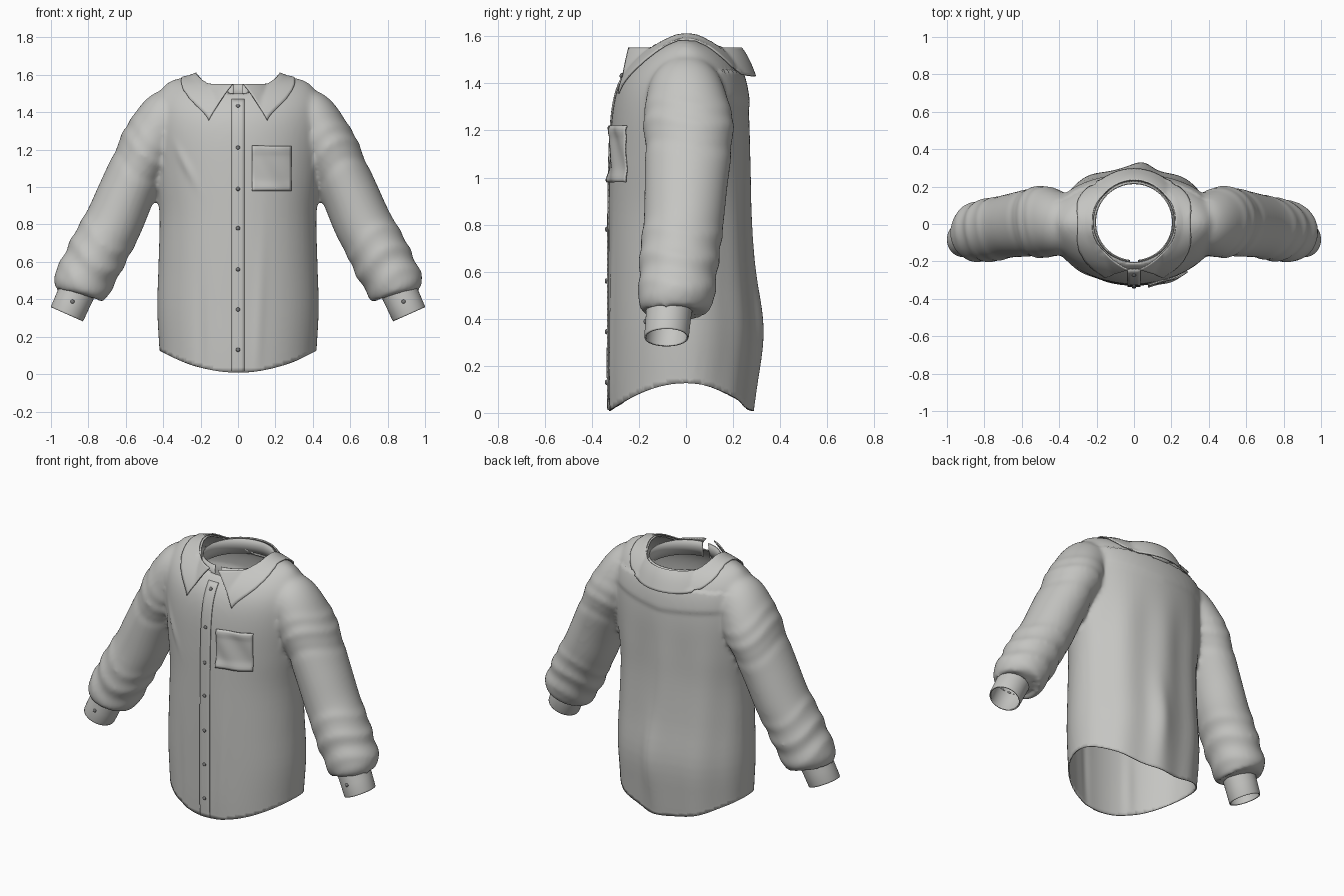
import bpy, bmesh, math
from math import sin, cos, pi, exp
from mathutils import Vector

cube = bpy.data.objects.get("Cube")
if cube:
    bpy.data.objects.remove(cube)


def material(name, rgb):
    m = bpy.data.materials.new(name)
    m.use_nodes = True
    m.diffuse_color = (*rgb, 1)
    m.node_tree.nodes["Principled BSDF"].inputs["Base Color"].default_value = (*rgb, 1)
    return m


CLOTH = material("grey cloth", (0.56, 0.56, 0.54))
BUTTON = material("dark button", (0.2, 0.2, 0.2))


def bump(x, centre, width):
    return exp(-((x - centre) / width) ** 2)


def make(name, bm, mat=CLOTH):
    bmesh.ops.recalc_face_normals(bm, faces=bm.faces)
    mesh = bpy.data.meshes.new(name)
    bm.to_mesh(mesh)
    bm.free()
    mesh.materials.append(mat)
    mesh.polygons.foreach_set("use_smooth", [True] * len(mesh.polygons))
    ob = bpy.data.objects.new(name, mesh)
    bpy.context.collection.objects.link(ob)
    return ob


def modify(ob, kind, **settings):
    """Add a modifier and bake it into the mesh."""
    mod = ob.modifiers.new(kind.lower(), kind)
    for key, value in settings.items():
        setattr(mod, key, value)
    graph = bpy.context.evaluated_depsgraph_get()
    mesh = bpy.data.meshes.new_from_object(ob.evaluated_get(graph))
    ob.modifiers.clear()
    ob.data = mesh


def loft(bm, rings, closed=True, caps=False):
    rows = [[bm.verts.new(p) for p in ring] for ring in rings]
    n = len(rows[0])
    for a, b in zip(rows, rows[1:]):
        for i in range(n if closed else n - 1):
            j = (i + 1) % n
            bm.faces.new((a[i], a[j], b[j], b[i]))
    if caps:
        bm.faces.new(rows[0])
        bm.faces.new(rows[-1])


def spline(keys, steps):
    """Catmull-Rom interpolation through a list of tuples."""
    out = []
    for i in range(len(keys) - 1):
        q = [Vector(keys[min(max(i + k, 0), len(keys) - 1)]) for k in (-1, 0, 1, 2)]
        for s in range(steps):
            t = s / steps
            out.append(q[1] + (q[2] - q[0]) * t / 2
                       + (q[0] * 2 - q[1] * 5 + q[2] * 4 - q[3]) * t * t / 2
                       + (q[1] * 3 - q[0] - q[2] * 3 + q[3]) * t ** 3 / 2)
    return out + [Vector(keys[-1])]


ANGLES = [2 * pi * i / 64 for i in range(64)]
NECK_Y, NECK_R = 0.01, 0.218
CUFF_TOP, CUFF_END = Vector((0.855, -0.07, 0.455)), Vector((0.915, -0.083, 0.32))
CUFF_DIR = (CUFF_END - CUFF_TOP).normalized()

# Torso solid: height, half width, front depth, back depth
TORSO = [(-0.08, .41, .325, .27), (0.12, .42, .33, .29), (0.35, .432, .33, .305),
         (0.6, .425, .33, .285), (0.85, .42, .328, .272), (1.05, .44, .325, .27),
         (1.25, .46, .315, .268), (1.38, .46, .29, .255), (1.47, .44, .24, .225),
         (1.54, .395, .165, .165), (1.575, .34, .09, .09), (1.585, .28, .04, .04)]
bm = bmesh.new()
loft(bm, [[(w * cos(a), (b if sin(a) > 0 else f) * sin(a), z) for a in ANGLES]
          for z, w, f, b in spline(TORSO, 4)], caps=True)

# Sleeve solids: centre x, y, z, radius across, radius in depth
SLEEVE = [(.30, .0, 1.43, .11, .11), (.38, .0, 1.375, .145, .16), (.46, .01, 1.25, .152, .185),
          (.53, .01, 1.115, .15, .185), (.6, .0, .96, .152, .176), (.665, -.01, .81, .155, .17),
          (.73, -.025, .69, .155, .167), (.79, -.035, .57, .157, .165),
          (.852, -.045, .455, .146, .152), (.862, -.055, .43, .1, .105)]
FOLDS = [(1.26, .006), (1.19, .009), (1.10, -.006), (.72, .006), (.62, .008), (.56, -.005), (.5, .006)]
path = spline(SLEEVE, 8)
for side in (-1, 1):
    rings = []
    for i, (x, y, z, r, d) in enumerate(path):
        p, q = path[max(i - 1, 0)], path[min(i + 1, len(path) - 1)]
        t = Vector((q[0] - p[0], q[2] - p[2])).normalized()
        ring = []
        for a in ANGLES:
            # folds wander up and down around the arm
            puff = sum(h * bump(z + .03 * sin(a * 2 + side), f, .022) for f, h in FOLDS)
            u, v = (r + puff) * cos(a), (d + puff) * sin(a)
            ring.append((side * (x - t.y * u), y + v, z + t.x * u))
        rings.append(ring)
    loft(bm, rings, caps=True)
body = make("shirt_body", bm)
modify(body, "REMESH", mode="VOXEL", voxel_size=0.014)
modify(body, "SMOOTH", factor=0.5, iterations=7)


# Open the hem, neck and sleeve ends
def hem(x):
    return 0.008 + 0.118 * min(abs(x) / 0.42, 1) ** 2


def neck_distance(p):
    return math.hypot(p.x, p.y - NECK_Y)


def inside_cuff(p):
    rel = Vector((abs(p.x), p.y, p.z)) - CUFF_TOP
    along = rel.dot(CUFF_DIR)
    return along > -.03 and (rel - CUFF_DIR * along).length < .08


bm = bmesh.new()
bm.from_mesh(body.data)
gone = [v for v in bm.verts if (abs(v.co.x) < .45 and v.co.z < hem(v.co.x))
        or (v.co.z > 1.3 and neck_distance(v.co) < NECK_R) or inside_cuff(v.co)]
bmesh.ops.delete(bm, geom=gone, context="VERTS")
for v in bm.verts:
    if v.is_boundary and v.co.z < .2:
        v.co.z = hem(v.co.x)
    elif v.is_boundary and v.co.z > 1.3:
        k = NECK_R / neck_distance(v.co)
        v.co.x *= k
        v.co.y = NECK_Y + (v.co.y - NECK_Y) * k

# Drape folds, back yoke and the raised neck edge
bm.normal_update()
for v in bm.verts:
    x, y, z = v.co
    push = 0
    torso = 1 / (1 + exp((abs(x) - .37) / .02))
    if y > .05:
        low = 1 / (1 + exp((z - 1.1) / .08))
        push = torso * low * (.007 * sin(x * 24 + 1 + z) + .022 * bump(x, .05, .06) * bump(z, .36, .25))
        push += torso * .008 / (1 + exp((1.30 - z + .1 * abs(x)) / .006)) * (z < 1.45)
    elif y < -.05:
        push = torso * (.006 * bump(x, .1 + .04 * z, .03) * bump(z, .3, .4)
                        - .006 * bump(x, -.2, .03) * bump(z, .2, .3)
                        + .008 * bump(x + z * .5, .28, .025) * bump(z, 1.12, .1))
    v.co += v.normal * push
    if z > 1.4:
        v.co.z += .018 * bump(neck_distance(v.co), NECK_R, .03) * bump(y, 0, .12)
body = (make("shirt_body", bm), bpy.data.objects.remove(body))[0]


def patch(name, u0, u1, z0, z1, offset, nu, nz):
    """Thin panel laid on the shirt front."""
    bm = bmesh.new()
    loft(bm, [[(u0 + (u1 - u0) * i / nu, -.36, z0 + (z1 - z0) * j / nz)
               for i in range(nu + 1)] for j in range(nz + 1)], closed=False)
    for v in bm.verts:
        hit, place, *_ = body.ray_cast(Vector((v.co.x, -1, v.co.z)), Vector((0, 1, 0)))
        if hit:
            v.co.y = place.y - offset(v.co.x, v.co.z)
    ob = make(name, bm)
    modify(ob, "SOLIDIFY", thickness=.006, offset=0)
    return ob


# Button placket and chest pocket
patch("button_placket", -.034, .034, .012, 1.47, lambda x, z: .004, 4, 60)
patch("chest_pocket", .075, .285, .98, 1.22,
      lambda x, z: .005 + .01 * bump(z, .99, .03) + .006 * bump(z, 1.2, .02)
      + .004 * sin(x * 40 + z * 25), 14, 16)


def button(name, place, direction):
    bm = bmesh.new()
    bmesh.ops.create_uvsphere(bm, u_segments=12, v_segments=8, radius=.011)
    bmesh.ops.scale(bm, vec=(1, 1, .6), verts=bm.verts)
    ob = make(name, bm, BUTTON)
    ob.location = place
    ob.rotation_euler = direction.to_track_quat("Z", "Y").to_euler()


for i, z in enumerate((.13, .345, .56, .78, .99, 1.21, 1.43)):
    hit, place, normal, _ = body.ray_cast(Vector((0, -1, z)), Vector((0, 1, 0)))
    button(f"front_button_{i + 1}", place + normal * .009, normal)

# Cuffs with one button each
for side, label in ((1, "left"), (-1, "right")):
    across = Vector((-CUFF_DIR.z, 0, CUFF_DIR.x)).normalized()
    bm = bmesh.new()
    rings = []
    for t, r in ((-.5, .097), (0, .098), (.5, .096), (.95, .095), (1, .093)):
        c = CUFF_TOP.lerp(CUFF_END, t)
        rings.append([c + across * r * cos(a) + Vector((0, r * sin(a), 0)) for a in ANGLES])
    loft(bm, rings)
    bmesh.ops.scale(bm, vec=(side, 1, 1), verts=bm.verts)
    cuff = make(label + "_cuff", bm)
    modify(cuff, "SOLIDIFY", thickness=.007, offset=-1)
    spot = CUFF_TOP.lerp(CUFF_END, .5) + Vector((0, -.097, 0))
    button(label + "_cuff_button", Vector((spot.x * side, spot.y, spot.z)), Vector((0, -1, 0)))

# Collar stand: an upright band open at the front
bm = bmesh.new()
arc = [-pi / 2 + .1 + (2 * pi - .2) * i / 72 for i in range(73)]
loft(bm, [[(r * cos(a), NECK_Y + r * sin(a), z) for a in arc]
          for r, z in ((.222, 1.45), (.212, 1.5), (.206, 1.55))], closed=False)
stand = make("collar_stand", bm)
modify(stand, "SOLIDIFY", thickness=.006, offset=0)

# Collar leaf: folds over the stand and ends in two front points
bm = bmesh.new()
rows = []
for j in range(13):
    t = j / 12
    row = []
    for i in range(97):
        s = -1 + i / 48                      # -1 and 1 are the front edges, 0 the back
        a = pi / 2 - s * (pi - .13)
        top = Vector((.215 * cos(a), NECK_Y + (.225 + .03 * abs(s) ** 6) * sin(a),
                      1.55 + .04 * bump(sin(a), 0, .25)))
        point = max(0, (abs(s) - .6) / .4)
        low_a = pi / 2 - s * (pi - .13 - .36 * point ** 2)
        r = .285 + .045 * point ** 2
        low = Vector((r * cos(low_a), NECK_Y + r * sin(low_a), 1.43 + .06 * bump(abs(s), .5, .2) - .075 * point ** 2))
        p = top.lerp(low, t)
        p.z += .012 * sin(pi * t)
        row.append(p)
    rows.append(row)
loft(bm, rows, closed=False)
leaf = make("collar_leaf", bm)
modify(leaf, "SHRINKWRAP", target=body, wrap_method="NEAREST_SURFACEPOINT",
       wrap_mode="OUTSIDE", offset=.008)
modify(leaf, "SOLIDIFY", thickness=.007, offset=0)

# Cloth thickness
modify(body, "SOLIDIFY", thickness=.007, offset=-1)
